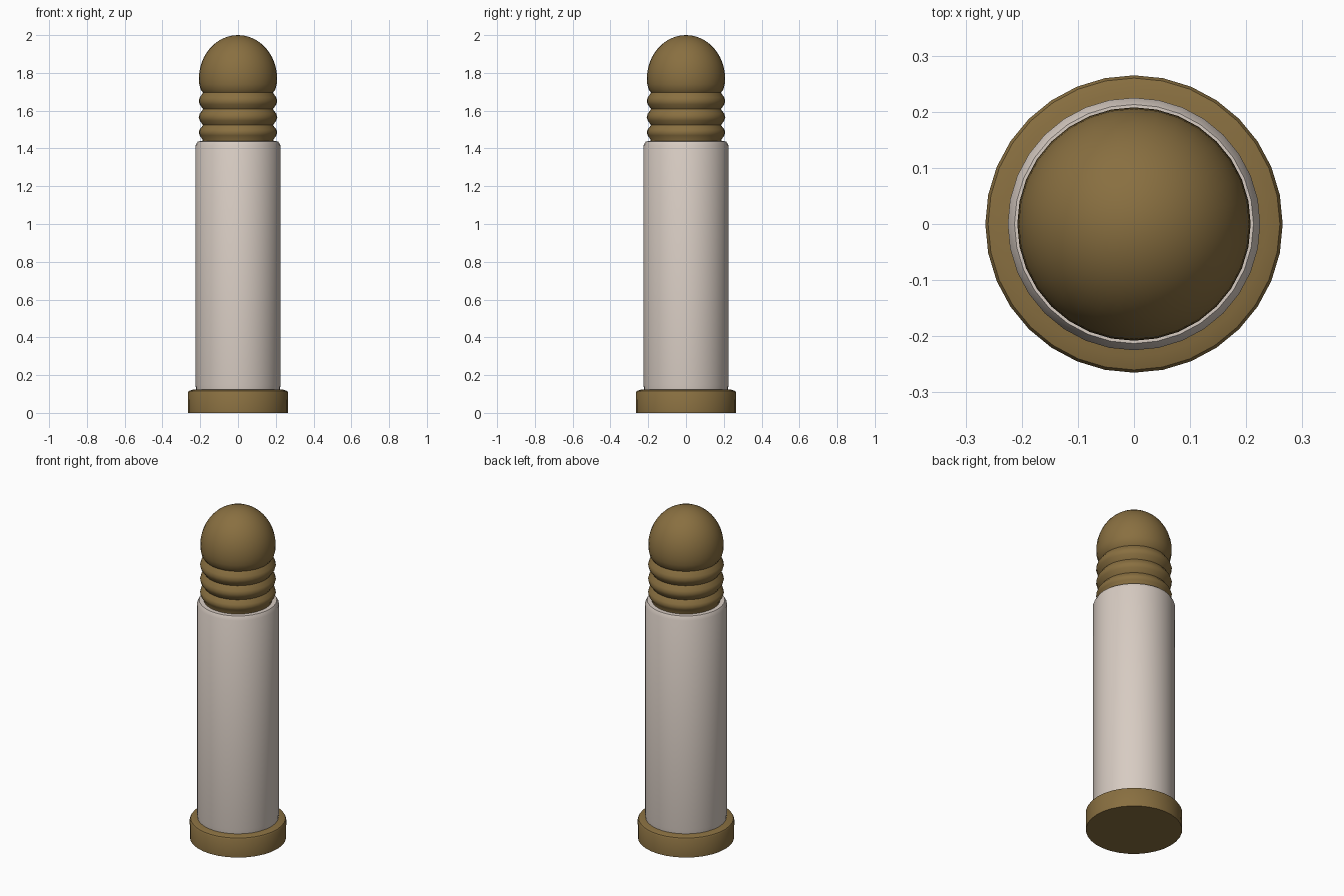
import bpy, bmesh, math

if "Cube" in bpy.data.objects:
    bpy.data.objects.remove(bpy.data.objects["Cube"])

def material(name, rgb):
    m = bpy.data.materials.new(name)
    m.diffuse_color = (*rgb, 1)
    m.use_nodes = True
    m.node_tree.nodes["Principled BSDF"].inputs["Base Color"].default_value = m.diffuse_color
    return m

bronze = material("bronze", (0.25, 0.16, 0.052))
silver = material("pale silver", (0.68, 0.60, 0.54))

def lathe(name, profile, mat, sides=32, angle=35):
    # Revolve (radius, height) points around z
    bm = bmesh.new()
    rings = []
    for r, z in profile:
        if r == 0:
            rings.append([bm.verts.new((0, 0, z))] * sides)
        else:
            rings.append([bm.verts.new((r * math.cos(2 * math.pi * i / sides),
                                        r * math.sin(2 * math.pi * i / sides), z))
                          for i in range(sides)])
    for a, b in zip(rings, rings[1:]):
        for i in range(sides):
            j = (i + 1) % sides
            bm.faces.new(list(dict.fromkeys((a[i], a[j], b[j], b[i]))))
    bmesh.ops.recalc_face_normals(bm, faces=bm.faces)
    me = bpy.data.meshes.new(name)
    bm.to_mesh(me)
    bm.free()
    me.materials.append(mat)
    ob = bpy.data.objects.new(name, me)
    bpy.context.collection.objects.link(ob)
    bpy.ops.object.select_all(action='DESELECT')
    ob.select_set(True)
    bpy.context.view_layer.objects.active = ob
    bpy.ops.object.shade_smooth_by_angle(angle=math.radians(angle))
    return ob

# Base rim
lathe("base_rim", [(0, 0), (0.264, 0), (0.265, 0.108), (0.26, 0.116),
                   (0.235, 0.124), (0, 0.124)], bronze)

# Cylindrical case with bevelled mouth
lathe("case_body", [(0, 0.118), (0.222, 0.118), (0.225, 0.15), (0.225, 1.415),
                    (0.213, 1.438), (0, 1.44)], silver)

# Ribbed neck and domed tip
tip = [(0, 1.43), (0.188, 1.43), (0.188, 1.447)]
for z0, z1 in ((1.447, 1.523), (1.523, 1.608), (1.608, 1.695)):
    mid, h = (z0 + z1) / 2, (z1 - z0) / 2
    tip += [(0.203, mid - 0.42 * h), (0.208, mid),
            (0.203, mid + 0.42 * h), (0.185, z1)]
tip += [(0.198, 1.712), (0.205, 1.74)]
for i in range(13):
    t = i / 12 * math.pi / 2
    tip.append((0 if i == 12 else 0.207 * math.cos(t), 1.77 + 0.23 * math.sin(t)))
lathe("ribbed_tip", tip, bronze, angle=50)
